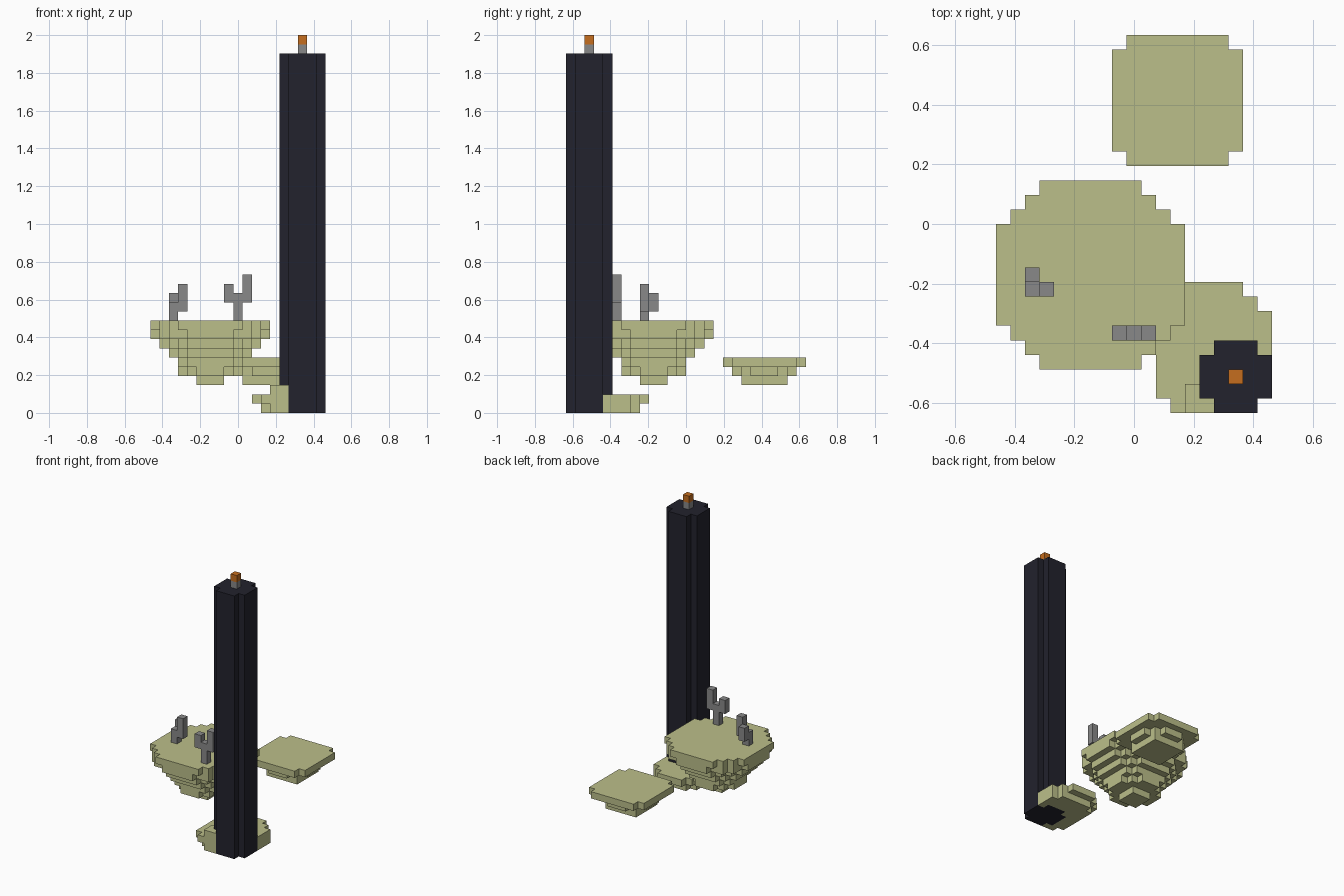
import bpy
import bmesh
from mathutils import Vector

U = 2 / 41                      # edge of one block
ORIGIN = Vector((-9.5, -13, 0))

cube = bpy.data.objects.get("Cube")
if cube:
    bpy.data.objects.remove(cube, do_unlink=True)


def material(name, colour):
    mat = bpy.data.materials.new(name)
    mat.use_nodes = True
    mat.diffuse_color = (*colour, 1)
    mat.node_tree.nodes["Principled BSDF"].inputs["Base Color"].default_value = (*colour, 1)
    return mat


SAND = material("sand", (0.50, 0.52, 0.255))
DARK = material("dark_stone", (0.016, 0.016, 0.026))
GREY = material("grey", (0.25, 0.25, 0.25))
ORANGE = material("orange", (0.56, 0.155, 0.013))


def box(x, y, z):
    """Cells of a block given by start and end along each axis."""
    return {(i, j, k) for i in range(*x) for j in range(*y) for k in range(*z)}


def slab(x, y, z, front=(), back=None):
    """One layer with stepped corners; the insets run inwards from front and back."""
    back = front if back is None else back
    cells = set()
    for i, j, k in box(x, y, (z, z + 1)):
        side = min(i - x[0], x[1] - 1 - i)
        f, b = j - y[0], y[1] - 1 - j
        inset = max(front[f] if f < len(front) else 0, back[b] if b < len(back) else 0)
        if side >= inset:
            cells.add((i, j, k))
    return cells


def build(name, cells, mat):
    """Skin the outside of a set of cells and merge the flat areas."""
    bm = bmesh.new()
    verts = {}

    def vert(p):
        if p not in verts:
            verts[p] = bm.verts.new((Vector(p) + ORIGIN) * U)
        return verts[p]

    for cell in sorted(cells):
        for axis in range(3):
            for side in (0, 1):
                near = list(cell)
                near[axis] += 2 * side - 1
                if tuple(near) in cells:
                    continue
                a, b = (axis + 1) % 3, (axis + 2) % 3
                ring = []
                for da, db in ((0, 0), (1, 0), (1, 1), (0, 1)):
                    p = list(cell)
                    p[axis] += side
                    p[a] += da
                    p[b] += db
                    ring.append(vert(tuple(p)))
                bm.faces.new(ring if side else ring[::-1])
    bmesh.ops.dissolve_limit(bm, angle_limit=0.01, verts=bm.verts[:], edges=bm.edges[:])
    mesh = bpy.data.meshes.new(name)
    bm.to_mesh(mesh)
    bm.free()
    mesh.materials.append(mat)
    obj = bpy.data.objects.new(name, mesh)
    bpy.context.collection.objects.link(obj)
    return obj


# Tall pillar with notched corners, and its torch
pillar = set()
for level in range(39):
    pillar |= slab((14, 19), (0, 5), level, (1,))
build("pillar", pillar, DARK)
build("torch_stick", box((16, 17), (2, 3), (39, 40)), GREY)
build("torch_flame", box((16, 17), (2, 3), (40, 41)), ORANGE)

# Sand mound around the pillar foot
mound = slab((12, 19), (0, 8), 0, (1,))
mound |= slab((11, 19), (0, 9), 1, (1,), (2, 1))
mound |= box((13, 15), (0, 2), (2, 3))
build("sand_mound", mound - pillar, SAND)

# Large floating island: (layer, shrink from the rim, corner insets)
island = set()
for level, shrink, inset in ((9, 0, (3, 2, 1)), (8, 0, (4, 2, 1, 1)), (7, 1, (3, 2, 1)),
                             (6, 2, (2, 1)), (5, 3, (1,)), (4, 3, (2, 1)), (3, 5, ())):
    island |= slab((shrink, 13 - shrink), (3 + shrink, 16 - shrink), level, inset)
build("large_island", island, SAND)

# Small floating island behind
islet = set()
for level, shrink, inset in ((5, 0, (1,)), (4, 1, (2, 1)), (3, 2, ())):
    islet |= slab((8 + shrink, 17 - shrink), (17 + shrink, 26 - shrink), level, inset)
build("small_island", islet, SAND)

# Branching plants on the large island
build("left_plant", box((9, 10), (5, 6), (10, 13)) | box((8, 9), (5, 6), (12, 14))
      | box((10, 11), (5, 6), (12, 15)), GREY)
build("right_plant", box((2, 3), (8, 9), (10, 12)) | box((3, 4), (8, 9), (11, 14))
      | box((2, 3), (9, 10), (11, 13)), GREY)
